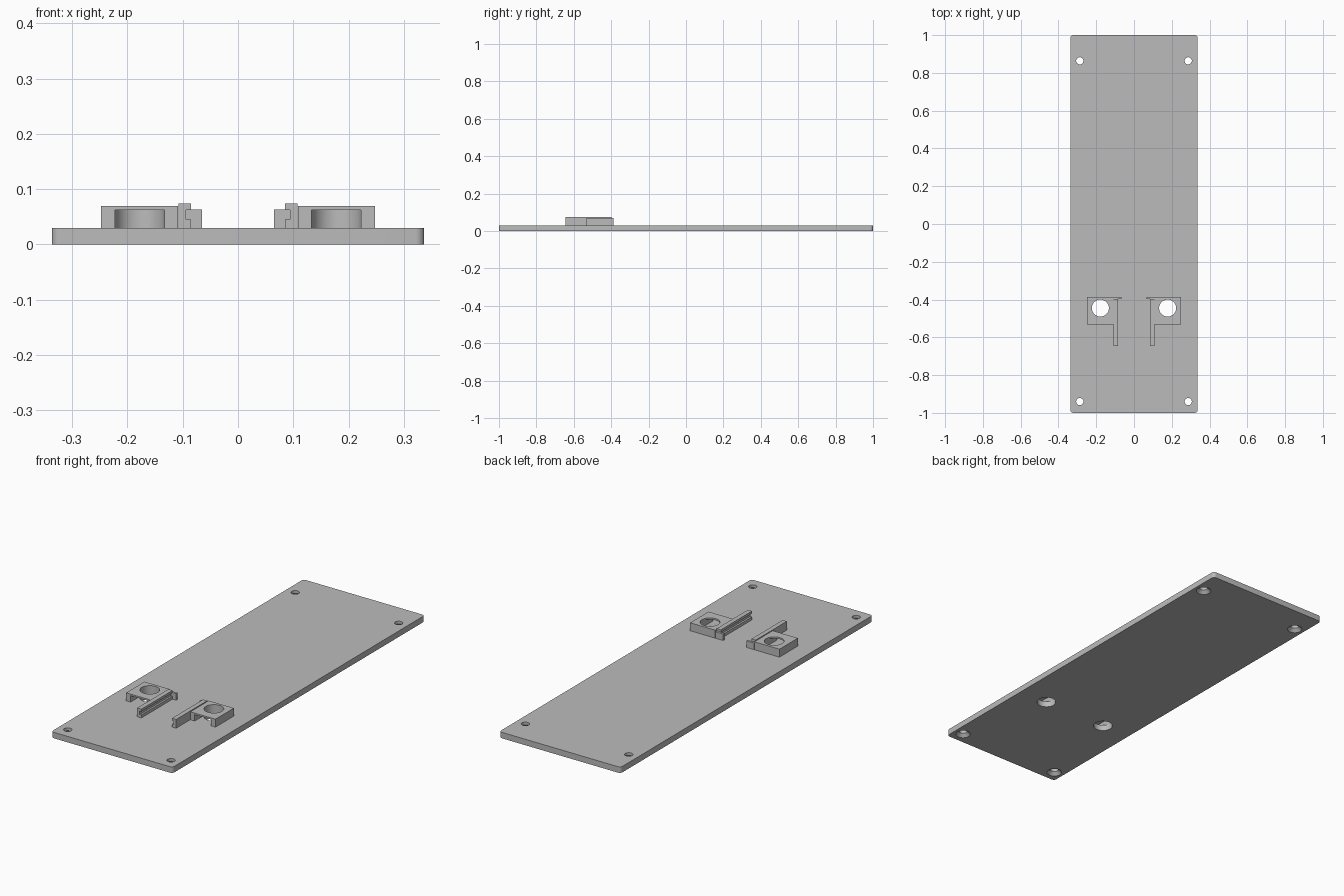
import bpy, bmesh, math
from mathutils import Vector

old = bpy.data.objects.get("Cube")
if old:
    bpy.data.objects.remove(old, do_unlink=True)

grey = bpy.data.materials.new("plain grey")
grey.use_nodes = True
COLOUR = (0.5, 0.5, 0.5, 1)
grey.diffuse_color = COLOUR
grey.node_tree.nodes["Principled BSDF"].inputs["Base Color"].default_value = COLOUR

HALF_W, PLATE_Z = 0.337, 0.03
HOLE_X, HOLE_Y, HOLE_R = 0.178, -0.445, 0.045
BACK_Y = -0.387


def finish(bm, name):
    bmesh.ops.recalc_face_normals(bm, faces=bm.faces)
    mesh = bpy.data.meshes.new(name)
    bm.to_mesh(mesh)
    bm.free()
    mesh.materials.append(grey)
    obj = bpy.data.objects.new(name, mesh)
    bpy.context.collection.objects.link(obj)
    return obj


def prism(name, points, direction):
    """Extrude a closed 3D outline along a vector."""
    bm = bmesh.new()
    face = bm.faces.new([bm.verts.new(p) for p in points])
    new = bmesh.ops.extrude_face_region(bm, geom=[face])["geom"]
    bmesh.ops.translate(bm, vec=Vector(direction),
                        verts=[v for v in new if isinstance(v, bmesh.types.BMVert)])
    return finish(bm, name)


def box(name, x0, x1, y0, y1, z0, z1):
    return prism(name, [(x0, y0, z0), (x1, y0, z0), (x1, y1, z0), (x0, y1, z0)],
                 (0, 0, z1 - z0))


def lathe(name, x, y, rings, sides=48):
    """Stack of circles given as (radius, z), capped at both ends."""
    bm = bmesh.new()
    loops = [[bm.verts.new((x + r * math.cos(math.tau * i / sides),
                            y + r * math.sin(math.tau * i / sides), z))
              for i in range(sides)] for r, z in rings]
    for a, b in zip(loops, loops[1:]):
        for i in range(sides):
            j = (i + 1) % sides
            bm.faces.new((a[i], a[j], b[j], b[i]))
    bm.faces.new(loops[0])
    bm.faces.new(loops[-1])
    return finish(bm, name)


def cut(obj, cutter):
    mod = obj.modifiers.new("cut", "BOOLEAN")
    mod.operation, mod.solver, mod.object = "DIFFERENCE", "EXACT", cutter
    select(obj)
    bpy.ops.object.modifier_apply(modifier=mod.name)
    bpy.data.objects.remove(cutter, do_unlink=True)


def select(obj):
    bpy.ops.object.select_all(action="DESELECT")
    obj.select_set(True)
    bpy.context.view_layer.objects.active = obj


def smooth(obj):
    select(obj)
    bpy.ops.object.shade_smooth_by_angle(angle=math.radians(30))


# Base plate with rounded corners
plate = box("base_plate", -HALF_W, HALF_W, -1, 1, 0, PLATE_Z)
bm = bmesh.new()
bm.from_mesh(plate.data)
upright = [e for e in bm.edges if abs(e.verts[0].co.z - e.verts[1].co.z) > 0.01]
bmesh.ops.bevel(bm, geom=upright, offset=0.016, segments=8, profile=0.5, affect="EDGES")
bm.to_mesh(plate.data)
bm.free()

for side, word in ((1, "left"), (-1, "right")):
    # Countersunk screw holes
    for y in (0.864, -0.94):
        cut(plate, lathe("screw_cutter", side * 0.287, y,
                         [(0.035, -0.01), (0.035, 0), (0.019, 0.016), (0.019, 0.05)]))
    # Round hole through the plate
    hole = [(HOLE_R, -0.05), (HOLE_R, 0.15)]
    cut(plate, lathe("hole_cutter", side * HOLE_X, HOLE_Y, hole))

    # Socket block with a round hole and a slot open at the front
    block = box(word + "_socket_block", side * 0.109, side * 0.248,
                -0.533, BACK_Y, PLATE_Z, 0.07)
    cut(block, lathe("hole_cutter", side * HOLE_X, HOLE_Y, hole))
    cut(block, box("slot_cutter", side * HOLE_X - HOLE_R, side * HOLE_X + HOLE_R,
                   -0.6, HOLE_Y, 0.01, 0.062))
    smooth(block)

    # Grooved guide rail, groove facing the middle
    profile = [(0.108, PLATE_Z), (0.085, PLATE_Z), (0.085, 0.045), (0.094, 0.045),
               (0.094, 0.062), (0.085, 0.062), (0.085, 0.074), (0.108, 0.074)]
    prism(word + "_guide_rail", [(side * x, -0.645, z) for x, z in profile],
          (0, 0.247, 0))

    # End stop behind the rail
    box(word + "_rail_stop", side * 0.065, side * 0.108, -0.398, BACK_Y, PLATE_Z, 0.063)

smooth(plate)
